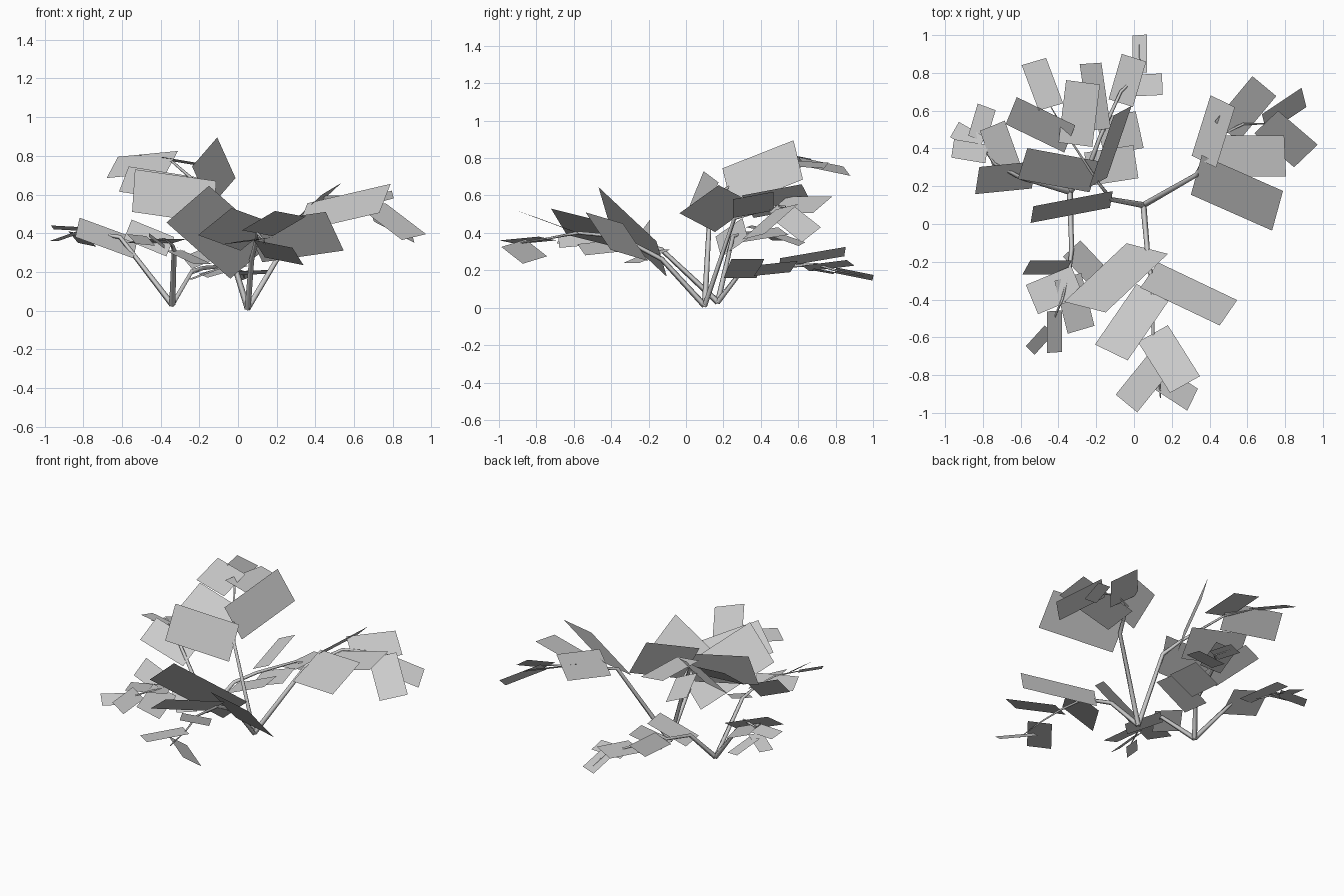
import bpy
import bmesh
import math
from mathutils import Vector

cube = bpy.data.objects.get("Cube")
if cube:
    bpy.data.objects.remove(cube, do_unlink=True)

LEAF_RATIO = .55      # leaf width relative to its length
STEM_RADIUS = .016

grey = bpy.data.materials.new("plain_grey")
grey.use_nodes = True
colour = (.6, .6, .6, 1)
grey.diffuse_color = colour
grey.node_tree.nodes["Principled BSDF"].inputs["Base Color"].default_value = colour


def add_object(name, data):
    """Link a new object that wears the single grey material."""
    data.materials.append(grey)
    obj = bpy.data.objects.new(name, data)
    bpy.context.scene.collection.objects.link(obj)


def stem(name, *joints):
    """Four-sided stem that tapers along its joints, which are returned for the leaves."""
    curve = bpy.data.curves.new(name, "CURVE")
    curve.dimensions = "3D"
    curve.bevel_depth = STEM_RADIUS
    curve.bevel_resolution = 0
    curve.use_fill_caps = True
    spline = curve.splines.new("POLY")
    spline.points.add(len(joints) - 1)
    for i, (point, position) in enumerate(zip(spline.points, joints)):
        point.co = (*position, 1)
        point.radius = 1 - .8 * i / (len(joints) - 1)
    add_object(name, curve)
    return joints


def add_leaf(bm, base, tip, rise=0, ratio=LEAF_RATIO):
    """Flat rectangular leaf from base to tip; rise lifts its left edge over its right."""
    base, tip = Vector(base), Vector(tip)
    width = (tip - base).length * ratio
    forward = (tip - base).normalized()
    level = Vector((0, 0, 1)).cross(forward).normalized()
    upward = forward.cross(level)
    sine = max(-1, min(1, rise / (width * upward.z)))
    half = (level * math.sqrt(1 - sine * sine) + upward * sine) * width / 2
    corners = (base + half, base - half, tip - half, tip + half)
    bm.faces.new([bm.verts.new(corner) for corner in corners])


def foliage(name, *leaves):
    """All leaves of one branch as one mesh."""
    bm = bmesh.new()
    for leaf in leaves:
        add_leaf(bm, **leaf)
    mesh = bpy.data.meshes.new(name)
    bm.to_mesh(mesh)
    bm.free()
    add_object(name, mesh)


# The two places where the branches leave the ground
main_root = (.05, .1, .01)
side_root = (-.34, .17, .03)

# Main plant: front branch
front = stem("front_stem", main_root, (.07, -.13, .26), (.1, -.36, .38),
             (.1, -.58, .4), (.13, -.74, .37), (.14, -.92, .34))
foliage("front_leaves",
        dict(base=front[1], tip=(-.26, -.44, .55), rise=.19),
        dict(base=(.08, -.27, .35), tip=(.5, -.47, .41), rise=-.2),
        dict(base=front[2], tip=(-.12, -.68, .46), rise=.14, ratio=.6),
        dict(base=front[3], tip=(.27, -.85, .5), rise=-.03),
        dict(base=front[4], tip=(-.04, -.95, .35), rise=.02),
        dict(base=(.11, -.8, .32), tip=(.31, -.93, .28), rise=-.09, ratio=.65))

# Main plant: left branch
left = stem("left_stem", main_root, (.33, .26, .48), (.45, .47, .54),
            (.58, .53, .54), (.72, .53, .5))
foliage("left_leaves",
        dict(base=left[1], tip=(.76, .07, .58), rise=.15),
        dict(base=(.37, .33, .54), tip=(.47, .65, .6), rise=-.12),
        dict(base=(.49, .49, .55), tip=(.69, .73, .55), rise=.09, ratio=.6),
        dict(base=(.41, .36, .5), tip=(.8, .36, .6), rise=.04),
        dict(base=(.7, .54, .54), tip=(.91, .36, .38), rise=.03),
        dict(base=(.69, .53, .5), tip=(.9, .67, .39), rise=.08, ratio=.48))

# Main plant: tall branch
tall = stem("tall_stem", main_root, (-.12, .13, .56), (-.19, .22, .64),
            (-.34, .45, .77), (-.44, .62, .78))
foliage("tall_leaves",
        dict(base=tall[2], tip=(-.06, .6, .79), rise=.21),
        dict(base=tall[1], tip=(-.54, .05, .62), rise=-.22),
        dict(base=(-.21, .25, .62), tip=(-.59, .32, .68), rise=-.13),
        dict(base=tall[3], tip=(-.65, .6, .74), rise=-.11),
        dict(base=(-.31, .42, .78), tip=(-.27, .75, .76), rise=.03),
        dict(base=tall[4], tip=(-.53, .86, .73), rise=.05))

# Side plant: right branch
right = stem("right_stem", side_root, (-.61, .25, .38), (-.74, .32, .4),
             (-.81, .42, .41))
foliage("right_leaves",
        dict(base=(-.53, .26, .32), tip=(-.83, .23, .43), rise=-.1),
        dict(base=(-.66, .27, .37), tip=(-.75, .52, .41), rise=.04),
        dict(base=(-.83, .45, .4), tip=(-.78, .62, .34), rise=.02),
        dict(base=right[3], tip=(-.95, .5, .36)),
        dict(base=(-.78, .37, .42), tip=(-.96, .4, .43), rise=.02))

# Side plant: low front branch
low_front = stem("low_front_stem", side_root, (-.33, -.13, .31), (-.34, -.24, .34),
                 (-.38, -.4, .37), (-.45, -.56, .36))
foliage("low_front_leaves",
        dict(base=low_front[1], tip=(-.18, -.29, .24)),
        dict(base=(-.35, -.23, .33), tip=(-.57, -.23, .42), rise=-.1),
        dict(base=(-.3, -.3, .36), tip=(-.54, -.4, .36), rise=.02, ratio=.65),
        dict(base=(-.35, -.28, .34), tip=(-.28, -.56, .31), rise=-.06),
        dict(base=(-.42, -.46, .37), tip=(-.42, -.68, .35), rise=-.06, ratio=.45),
        dict(base=low_front[4], tip=(-.55, -.67, .37), rise=-.05))

# Side plant: low back branch
low_back = stem("low_back_stem", side_root, (-.24, .3, .2), (-.18, .46, .22),
                (-.07, .7, .23), (.03, .8, .2), (.03, .95, .17))
foliage("low_back_leaves",
        dict(base=(-.25, .29, .16), tip=(.01, .33, .26), ratio=.63),
        dict(base=(-.18, .46, .18), tip=(.03, .5, .24), rise=.02, ratio=.9),
        dict(base=(-.18, .5, .24), tip=(-.23, .85, .3), rise=-.05, ratio=.35),
        dict(base=(-.07, .64, .21), tip=(0, .88, .24), rise=-.03),
        dict(base=(-.06, .73, .19), tip=(.15, .74, .2), rise=-.02),
        dict(base=low_back[4], tip=(.03, 1, .16), rise=-.03, ratio=.4))
